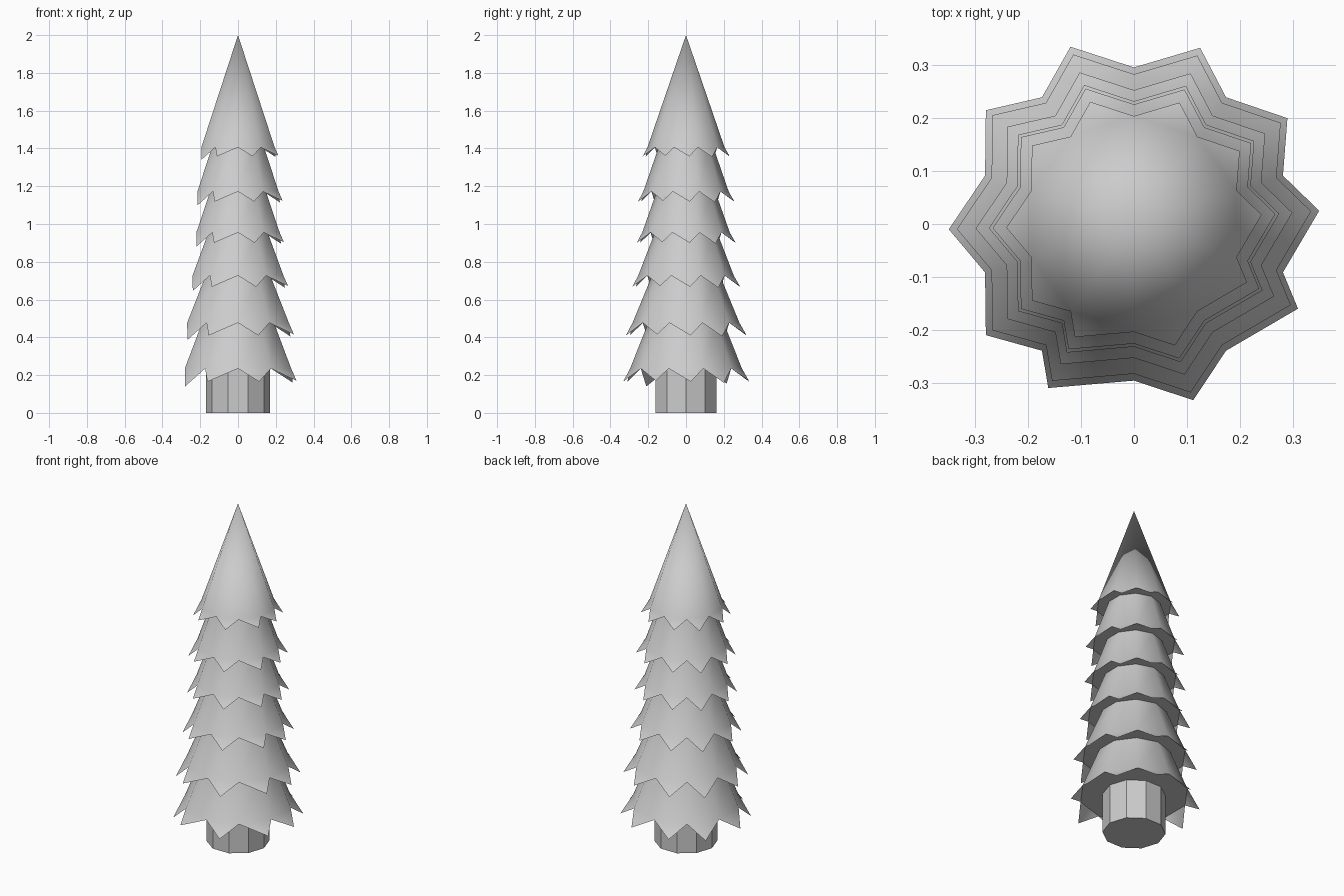
import bpy, bmesh, math

if "Cube" in bpy.data.objects:
    bpy.data.objects.remove(bpy.data.objects["Cube"])

SIDES = 10

def ring(bm, r, z):
    return [bm.verts.new((r * math.cos(math.radians(18 + 36 * i)),
                          r * math.sin(math.radians(18 + 36 * i)), z)) for i in range(SIDES)]

def finish(bm, name):
    mesh = bpy.data.meshes.new(name)
    bm.to_mesh(mesh)
    bm.free()
    obj = bpy.data.objects.new(name, mesh)
    bpy.context.collection.objects.link(obj)
    return obj

# Trunk
bpy.ops.mesh.primitive_cylinder_add(vertices=SIDES, radius=0.17, depth=0.26,
                                    location=(0, 0, 0.13), rotation=(0, 0, math.pi / 2))
bpy.context.object.name = "trunk"

# Bough tips of the lowest tier: x, y and drop below the rim (one per side, from 36 degrees)
TIPS = [(0.29, 0.20, 0.075), (0.125, 0.333, 0.065), (-0.12, 0.335, 0.07), (-0.28, 0.215, 0.08),
        (-0.35, -0.01, 0.075), (-0.28, -0.21, 0.095), (-0.162, -0.31, 0.07),
        (0.112, -0.333, 0.07), (0.31, -0.16, 0.065), (0.35, 0.025, 0.07)]

# Tiers: rim radius, rim height, top radius (top meets the rim of the tier above)
TIERS = [(0.296, 0.235, 0.200), (0.283, 0.477, 0.180), (0.253, 0.727, 0.165),
         (0.232, 0.955, 0.155), (0.226, 1.172, 0.145), (0.204, 1.406, 0.0)]

for k, (r, z, r_top) in enumerate(TIERS):
    bm = bmesh.new()
    rim = ring(bm, r, z)
    s = r / TIERS[0][0]
    # cone side
    if r_top:
        top = ring(bm, r_top, TIERS[k + 1][1])
    else:
        apex = bm.verts.new((0, 0, 2.0))
    for i in range(SIDES):
        a, b = rim[i], rim[(i + 1) % SIDES]
        if r_top:
            bm.faces.new((a, b, top[(i + 1) % SIDES], top[i]))
        else:
            bm.faces.new((a, b, apex))
        # pointed bough tip hanging from each rim edge
        x, y, d = TIPS[i]
        tip = bm.verts.new((x * s, y * s, z - d * s))
        bm.faces.new((b, a, tip))
    # underside ring
    inner = ring(bm, TIERS[k - 1][2] if k else 0.16, z)
    outer = ring(bm, r, z)
    for i in range(SIDES):
        j = (i + 1) % SIDES
        bm.faces.new((outer[j], outer[i], inner[i], inner[j]))
    obj = finish(bm, f"foliage_tier_{k + 1}")
    bpy.ops.object.select_all(action='DESELECT')
    obj.select_set(True)
    bpy.context.view_layer.objects.active = obj
    bpy.ops.object.shade_smooth_by_angle(angle=math.radians(45))
